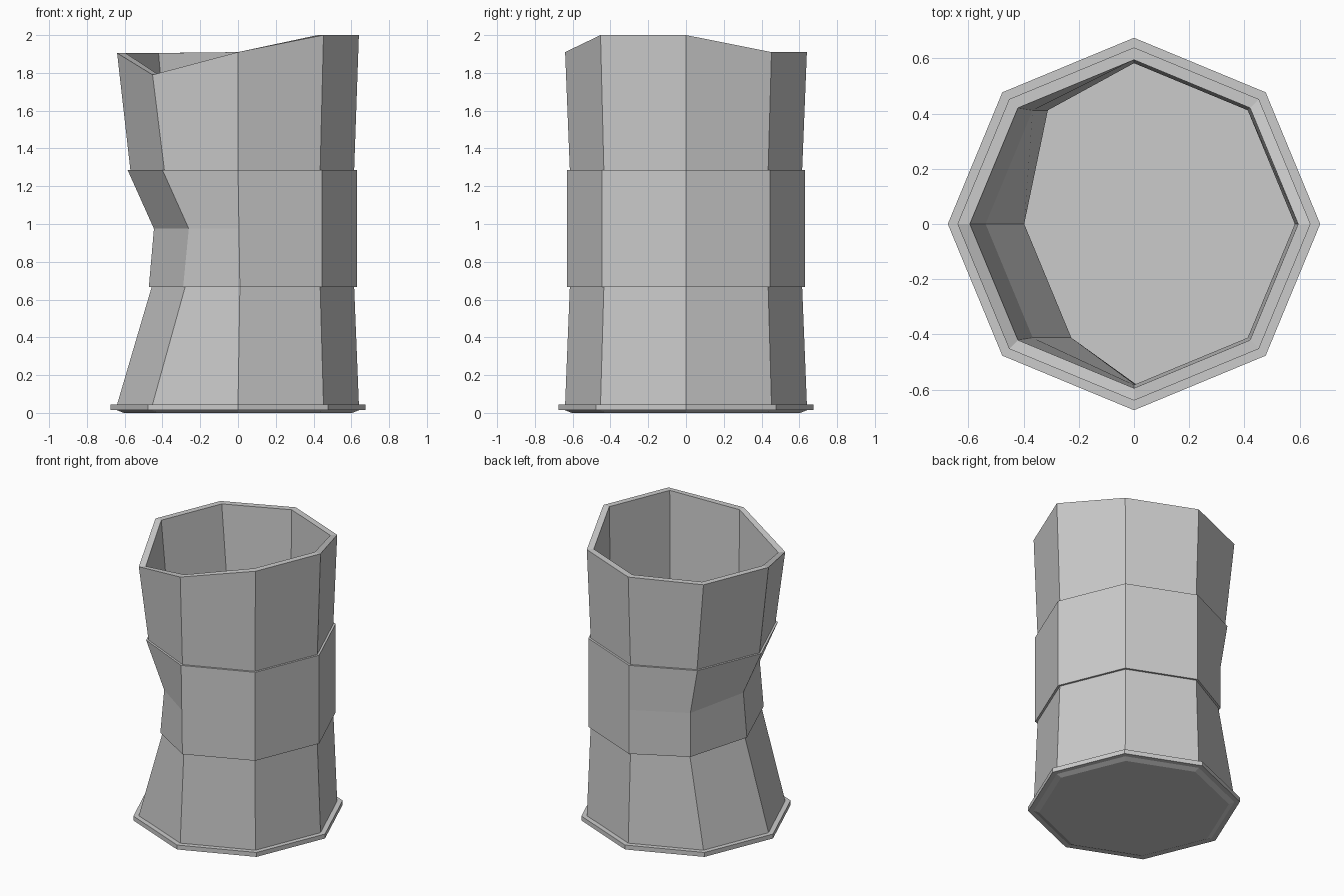
import bpy, bmesh
from math import cos, sin, radians

if "Cube" in bpy.data.objects:
    bpy.data.objects.remove(bpy.data.objects["Cube"])

LOW, MID, HIGH, TOP = 0.667, 0.975, 1.287, 2.0

# Uneven rim heights, one per corner of the octagon (0, 45, ... 315 degrees)
rim = [2.0, 1.91, 1.91, 1.905, 1.905, 1.79, 1.91, 2.0]
# Inward push of the crushed corners: corner index -> shift in x
dents = {
    LOW: {3: 0.10, 4: 0.158, 5: 0.155, 6: 0.01},
    MID: {3: 0.10, 4: 0.185, 5: 0.185, 6: 0.005},
    HIGH: {3: 0.045, 4: 0.045, 5: 0.045},
}


def loft(name, profile, closed=False):
    """Octagonal rings through (radius, height) pairs, capped or joined end to end."""
    bm = bmesh.new()
    rings = []
    for r, z in profile:
        push = dents.get(z, {})
        ring = []
        for i in range(8):
            a = radians(45 * i)
            h = rim[i] if z == TOP else z
            ring.append(bm.verts.new((r * cos(a) + push.get(i, 0), r * sin(a), h)))
        rings.append(ring)
    pairs = list(zip(rings, rings[1:]))
    if closed:
        pairs.append((rings[-1], rings[0]))
    else:
        bm.faces.new(rings[0])
        bm.faces.new(rings[-1])
    for a, b in pairs:
        for i in range(8):
            j = (i + 1) % 8
            bm.faces.new((a[i], a[j], b[j], b[i]))
    bmesh.ops.recalc_face_normals(bm, faces=bm.faces[:])
    mesh = bpy.data.meshes.new(name)
    bm.to_mesh(mesh)
    bm.free()
    obj = bpy.data.objects.new(name, mesh)
    bpy.context.collection.objects.link(obj)
    return obj


# Dented hollow can: base and foot flange, three tiers, rim, inner wall and floor
loft("dented_can", [
    (0.605, 0.0), (0.64, 0.014), (0.675, 0.014), (0.675, 0.045), (0.64, 0.045),
    (0.615, LOW), (0.63, LOW), (0.63, MID), (0.63, HIGH), (0.615, HIGH),
    (0.64, TOP), (0.595, TOP),
    (0.583, HIGH), (0.583, MID), (0.583, LOW), (0.595, 0.045),
])
